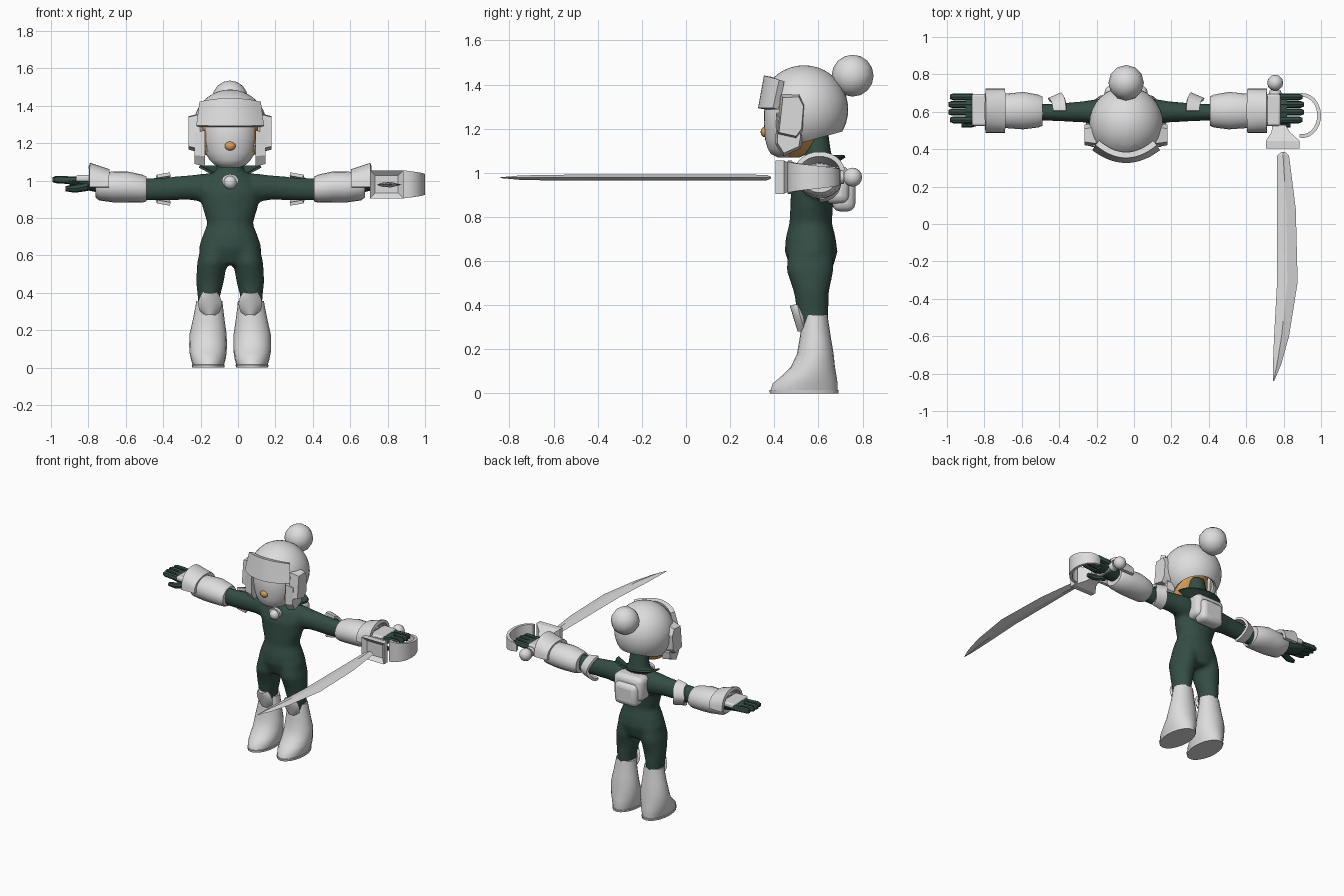
import bpy, bmesh
from math import sin, cos, pi, sqrt, radians
from mathutils import Vector, Matrix

if "Cube" in bpy.data.objects:
    bpy.data.objects.remove(bpy.data.objects["Cube"])

CENTRE = -0.042  # the figure stands a little off centre because of the sword


def material(name, colour):
    m = bpy.data.materials.new(name)
    m.use_nodes = True
    m.diffuse_color = (*colour, 1)
    m.node_tree.nodes["Principled BSDF"].inputs["Base Color"].default_value = (*colour, 1)
    return m


GREY = material("light grey", (0.72, 0.72, 0.72))
GREEN = material("dark green", (0.034, 0.075, 0.058))
TAN = material("tan skin", (0.68, 0.34, 0.11))


def finish(name, bm, mats, mirror=False, body=True, angle=40, thick=0, offset=0, bevel=0):
    bmesh.ops.recalc_face_normals(bm, faces=bm.faces)
    mesh = bpy.data.meshes.new(name)
    bm.to_mesh(mesh)
    bm.free()
    for m in mats:
        mesh.materials.append(m)
    mesh.shade_smooth()
    mesh.set_sharp_from_angle(angle=radians(angle))
    ob = bpy.data.objects.new(name, mesh)
    bpy.context.collection.objects.link(ob)
    ob.location.x = CENTRE if body else 0
    if mirror:
        ob.modifiers.new("mirror", "MIRROR").use_mirror_merge = False
    if thick:
        solid = ob.modifiers.new("thickness", "SOLIDIFY")
        solid.thickness, solid.offset = thick, offset
        ob.modifiers.new("crisp rim", "EDGE_SPLIT").split_angle = radians(angle)
    if bevel:
        b = ob.modifiers.new("bevel", "BEVEL")
        b.width, b.segments = bevel, 3
    return ob


def loft(bm, rings, axis="z", sides=20, square=False):
    """Skin rings of (position along axis, two centre coordinates, two radii)."""
    loops = []
    for t, u, v, ru, rv in rings:
        loop = []
        for i in range(sides):
            a = 2 * pi * i / sides + (pi / 4 if square else 0)
            k = sqrt(2) if square else 1
            p, q = u + k * ru * cos(a), v + k * rv * sin(a)
            loop.append(bm.verts.new({"x": (t, p, q), "y": (p, t, q), "z": (p, q, t)}[axis]))
        loops.append(loop)
    for low, high in zip(loops, loops[1:]):
        for i in range(sides):
            j = (i + 1) % sides
            bm.faces.new((low[i], low[j], high[j], high[i]))
    bm.faces.new(loops[0])
    bm.faces.new(loops[-1])


def lofted(name, rings, mat, axis="z", sides=20, square=False, **options):
    bm = bmesh.new()
    loft(bm, rings, axis, sides, square)
    return finish(name, bm, [mat], **options)


def ball(name, centre, radii, mat, segments=16, **options):
    bm = bmesh.new()
    bmesh.ops.create_uvsphere(bm, u_segments=segments, v_segments=segments // 2 + 2, radius=1,
                              matrix=Matrix.LocRotScale(Vector(centre), None, Vector(radii)))
    return finish(name, bm, [mat], **options)


def box(name, centre, size, mat, **options):
    bm = bmesh.new()
    bmesh.ops.create_cube(bm, size=1, matrix=Matrix.LocRotScale(Vector(centre), None, Vector(size)))
    return finish(name, bm, [mat], **options)


def sheet(name, shape, thick, mat, nu=14, nv=4, **options):
    """Curved plate from a function of two parameters between 0 and 1."""
    bm = bmesh.new()
    grid = [[bm.verts.new(shape(i / nu, j / nv)) for j in range(nv + 1)] for i in range(nu + 1)]
    for a, b in zip(grid, grid[1:]):
        for j in range(nv):
            bm.faces.new((a[j], b[j], b[j + 1], a[j + 1]))
    return finish(name, bm, [mat], thick=thick, **options)


def side_plate(name, outline, inner, outer, mat, shrink=0.85, **options):
    """Outline in y and z, raised sideways and tapered towards its outer face."""
    bm = bmesh.new()
    middle = sum((Vector(p) for p in outline), Vector((0, 0))) / len(outline)
    face = bm.faces.new([bm.verts.new((inner, *p)) for p in outline])
    top = bmesh.ops.extrude_face_region(bm, geom=[face])["geom"]
    for v in (g for g in top if isinstance(g, bmesh.types.BMVert)):
        yz = middle + (Vector((v.co.y, v.co.z)) - middle) * shrink
        v.co = (outer, *yz)
    if not face.is_valid or len(bm.faces) == len(outline) + 1:
        bmesh.ops.holes_fill(bm, edges=bm.edges)
    return finish(name, bm, [mat], angle=25, **options)


# Body suit: torso, legs and arms fused into one skin
bm = bmesh.new()
loft(bm, [(.55, 0, .57, .12, .09), (.64, 0, .567, .17, .12), (.70, 0, .565, .15, .115),
          (.77, 0, .565, .122, .097), (.86, 0, .57, .15, .097), (.94, 0, .575, .16, .10),
          (1.01, 0, .59, .13, .088), (1.05, 0, .6, .075, .065), (1.22, 0, .585, .055, .055)])
for side in (1, -1):
    loft(bm, [(.28, side * .112, .575, .058, .066), (.38, side * .114, .573, .06, .073),
              (.46, side * .108, .568, .075, .08), (.56, side * .097, .562, .08, .108),
              (.66, side * .08, .565, .075, .10)])
    loft(bm, [(side * .02, .6, .955, .08, .09), (side * .15, .6, .962, .07, .075),
              (side * .22, .6, .963, .058, .066), (side * .36, .597, .955, .048, .062),
              (side * .5, .598, .953, .044, .06)], "x")
suit = finish("body_suit", bm, [GREEN])
remesh = suit.modifiers.new("fuse", "REMESH")
remesh.mode, remesh.voxel_size, remesh.use_smooth_shade = "VOXEL", 0.014, True
relax = suit.modifiers.new("relax", "SMOOTH")
relax.factor, relax.iterations = 0.5, 6

# Flared collar behind the neck
sheet("collar", lambda u, v: ((.08 + .085 * v) * cos(pi * u), .6 + (.05 + .07 * v) * sin(pi * u),
                              1.03 + .045 * v), .012, GREEN)

# Hands: palm, four fingers and thumb
bm = bmesh.new()
loft(bm, [(.70, .61, .975, .05, .04), (.78, .612, .985, .07, .033), (.86, .617, .998, .082, .024)], "x", 12)
for k in range(4):
    y = .557 + .041 * k
    tip = .955 - .008 * abs(k - 1.5)
    loft(bm, [(.82, y, 1.0, .019, .021), (tip - .02, y, 1.006, .019, .02), (tip, y, 1.005, .011, .012)], "x", 8)
loft(bm, [(.76, .56, .97, .025, .025), (.83, .535, .957, .02, .022), (.88, .53, .957, .013, .014)], "x", 8)
finish("hands", bm, [GREEN], mirror=True)

# Forearm armour
lofted("gauntlets", [(.448, .605, .955, .06, .055), (.448, .603, .955, .078, .066),
                     (.47, .604, .957, .088, .075), (.55, .606, .966, .1, .083),
                     (.62, .605, .966, .094, .083), (.70, .605, .968, .088, .074),
                     (.72, .605, .97, .075, .06)], GREY, "x", mirror=True)
sheet("wrist_cuffs", lambda u, v: (.648 + .105 * v, .605 + .108 * cos(pi * u),
                                   .965 + (.085 + .035 * v) * sin(pi * u) ** .7),
      .022, GREY, mirror=True)
box("hand_plates", (.775, .61, 1.012), (.1, .17, .035), GREY, mirror=True, bevel=.012)


def elbow_shape(u, v):
    a = pi * (u - .5)
    return (.415 - .07 * v - .025 * abs(sin(a)), .605 + (.06 + .03 * v) * cos(a),
            .955 + (.068 + .012 * v) * sin(a))


sheet("elbow_guards", elbow_shape, .018, GREY, mirror=True)

# Boots and knee pads
lofted("boots", [(0, .117, .535, .086, .155), (.015, .117, .535, .088, .157), (.016, .117, .535, .084, .152),
                 (.045, .117, .54, .093, .147), (.08, .118, .558, .099, .124), (.12, .118, .575, .101, .1),
                 (.18, .118, .586, .099, .083), (.25, .115, .586, .086, .071),
                 (.33, .112, .585, .073, .06), (.355, .111, .585, .07, .057)], GREY, mirror=True)


def knee_shape(u, v):
    s = 2 * u - 1
    return (.108 + .056 * s * sin(pi * (.13 + .74 * v)) ** .7, .515 - .035 * v + .03 * s * s, .285 + .115 * v)


sheet("knee_pads", knee_shape, .02, GREY, nu=8, nv=8, mirror=True)

# Head: skin with a grey face mask picked out by position
bm = bmesh.new()
loft(bm, [(1.07, 0, .465, .05, .05), (1.085, 0, .465, .085, .08), (1.11, 0, .47, .11, .1),
          (1.15, 0, .477, .133, .118), (1.22, 0, .483, .147, .13), (1.30, 0, .485, .148, .13),
          (1.38, 0, .5, .13, .11)], sides=36)
for f in bm.faces:
    c = f.calc_center_median()
    f.material_index = 1 if abs(c.x) < .124 and c.y < .46 and c.z > 1.075 else 0
finish("head", bm, [TAN, GREY])
ball("mouth", (0, .358, 1.185), (.029, .02, .024), TAN, 12)

# Helmet shell with face opening and sloping lower edge
bm = bmesh.new()
bmesh.ops.create_uvsphere(bm, u_segments=32, v_segments=20, radius=1,
                          matrix=Matrix.LocRotScale(Vector((0, .535, 1.287)), None, Vector((.198, .2, .2))))
cuts = [((0, .425, 0), (0, 1, 0), False), ((0, 0, 1.33), (0, 0, 1), False),
        ((0, .45, 1.115), (0, -.28, 1), True)]
for point, normal, clear in cuts:
    bmesh.ops.bisect_plane(bm, geom=bm.verts[:] + bm.edges[:] + bm.faces[:], plane_co=point,
                           plane_no=normal, clear_inner=clear)
opening = [f for f in bm.faces if f.calc_center_median().y < .425 and f.calc_center_median().z < 1.33]
bmesh.ops.delete(bm, geom=opening, context="FACES")
finish("helmet_shell", bm, [GREY], thick=.02, offset=-1)


def visor_shape(u, v):
    s = 2 * u - 1
    return (s * (.172 - .018 * v), .342 + .027 * v + .065 * s * s, 1.29 + .148 * v - .02 * v * s * s)


sheet("visor", visor_shape, .032, GREY)
side_plate("ear_guards", [(.41, 1.17), (.43, 1.355), (.515, 1.36), (.54, 1.31), (.53, 1.19), (.50, 1.15)],
           .16, .222, GREY, mirror=True)
side_plate("cheek_guards", [(.405, 1.13), (.41, 1.27), (.47, 1.27), (.53, 1.17), (.52, 1.11), (.44, 1.075)],
           .135, .19, GREY, mirror=True)
ball("helmet_ball", (0, .755, 1.44), (.095, .095, .095), GREY, 12, angle=60)

# Chest brooch and backpack
ball("brooch", (0, .482, .99), (.036, .036, .036), GREY, 12)
lofted("brooch_ring", [(.475, 0, 1.0, .045, .035), (.5, 0, 1.0, .045, .035)], GREY, "y", 12)
box("backpack", (0, .68, .945), (.23, .12, .17), GREY, bevel=.035)
box("backpack_lid", (0, .715, .905), (.18, .105, .16), GREY, bevel=.035)

# Sword: blade, boxed guard, grip, pommel and knuckle bow
lofted("blade", [(.385, .797, .978, .01, .004), (.365, .797, .978, .032, .013), (.08, .815, .978, .05, .014),
                 (-.31, .82, .978, .055, .014), (-.6, .789, .978, .04, .013), (-.75, .765, .978, .022, .01),
                 (-.84, .746, .978, .003, .002)], GREY, "y", 4, body=False, angle=10)
bm = bmesh.new()
loft(bm, [(.405, .795, .98, .09, .075), (.445, .795, .98, .09, .075), (.49, .785, .98, .05, .052),
          (.53, .775, .98, .035, .035)], "y", 4, square=True)
bmesh.ops.recalc_face_normals(bm, faces=bm.faces)
front = min(bm.faces, key=lambda f: f.calc_center_median().y)
bmesh.ops.inset_individual(bm, faces=[front], thickness=.04, depth=-.025)
finish("sword_guard", bm, [GREY], body=False, angle=20)
lofted("sword_grip", [(.5, .765, .98, .022, .022), (.67, .757, .98, .022, .022), (.685, .755, .98, .038, .034),
                      (.715, .755, .98, .03, .03)], GREY, "y", 12, body=False)
ball("pommel", (.755, .755, .98), (.043, .043, .043), GREY, 12, body=False)


def bow_shape(u, v):
    a = pi * (-.55 + 1.15 * u)
    return (.9 + .09 * cos(a), .58 + .11 * sin(a), .98 + (2 * v - 1) * (.075 - .045 * u))


sheet("knuckle_bow", bow_shape, .02, GREY, body=False)
